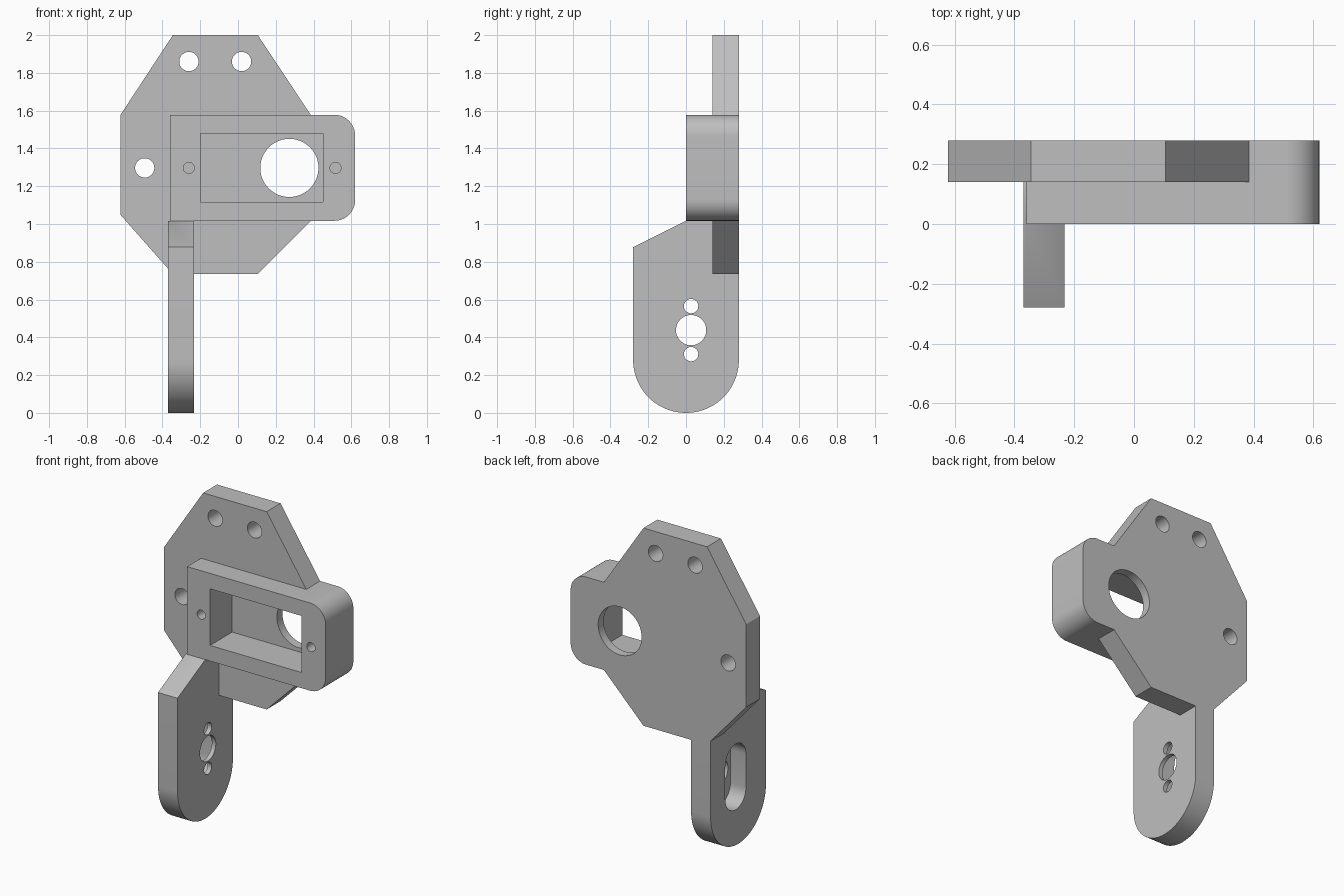
import bpy, bmesh, math
from mathutils import Matrix

if "Cube" in bpy.data.objects:
    bpy.data.objects.remove(bpy.data.objects["Cube"], do_unlink=True)

grey = bpy.data.materials.new("plain grey")
grey.use_nodes = True
COLOUR = (0.52, 0.52, 0.52, 1)
grey.diffuse_color = COLOUR
grey.node_tree.nodes["Principled BSDF"].inputs["Base Color"].default_value = COLOUR


def arc(cx, cy, r, start, end, n=16):
    """Points on an arc, angles in degrees."""
    angles = [math.radians(start + (end - start) * i / n) for i in range(n + 1)]
    return [(cx + r * math.cos(a), cy + r * math.sin(a)) for a in angles]


def circle(cx, cy, r, n=48):
    return arc(cx, cy, r, 0, 360, n)[:-1]


def rect(x0, x1, z0, z1):
    return [(x0, z0), (x1, z0), (x1, z1), (x0, z1)]


def prism(name, outline, axis, a, b):
    """Extrude an outline from a to b along y (outline in x, z) or x (outline in y, z)."""
    place = (lambda p: (p[0], a, p[1])) if axis == "y" else (lambda p: (a, p[0], p[1]))
    bm = bmesh.new()
    face = bm.faces.new([bm.verts.new(place(p)) for p in outline])
    new = bmesh.ops.extrude_face_region(bm, geom=[face])["geom"]
    step = (0, b - a, 0) if axis == "y" else (b - a, 0, 0)
    bmesh.ops.translate(bm, vec=step, verts=[v for v in new if isinstance(v, bmesh.types.BMVert)])
    bmesh.ops.recalc_face_normals(bm, faces=bm.faces)
    mesh = bpy.data.meshes.new(name)
    bm.to_mesh(mesh)
    bm.free()
    mesh.materials.append(grey)
    ob = bpy.data.objects.new(name, mesh)
    bpy.context.collection.objects.link(ob)
    return ob


def combine(target, other, operation):
    """Apply a boolean and discard the second solid."""
    mod = target.modifiers.new(operation, "BOOLEAN")
    mod.operation, mod.object, mod.solver = operation, other, "EXACT"
    bpy.context.view_layer.objects.active = target
    bpy.ops.object.modifier_apply(modifier=mod.name)
    bpy.data.objects.remove(other, do_unlink=True)


BACK, STEP, FRONT = 0.28, 0.14, 0.0
LEG_R, LEG_L = -0.37, -0.232
LOW, HIGH, MID = 1.017, 1.578, 1.297

# Eight-sided mounting plate
bracket = prism("mounting_bracket", [
    (-0.622, 1.048), (-0.345, 0.735), (0.105, 0.735), (0.385, LOW),
    (0.385, HIGH), (0.105, 2), (-0.345, 2), (-0.622, HIGH)], "y", STEP, BACK)

# Motor housing with rounded left-hand corners
R = 0.11
housing = prism("motor_housing", [(-0.36, HIGH), (-0.36, LOW)]
                + arc(0.62 - R, LOW + R, R, -90, 0)
                + arc(0.62 - R, HIGH - R, R, 0, 90), "y", FRONT, BACK)
combine(bracket, housing, "UNION")

# Hanging arm with round foot and sloped shoulder
arm = prism("hanging_arm", arc(0, 0.28, 0.28, 180, 360, 40)
            + [(0.28, LOW), (0, LOW), (-0.28, 0.877)], "x", LEG_R, LEG_L)
combine(bracket, arm, "UNION")

# Motor pocket, leaving a thin floor, and its shaft opening
cuts = [prism("pocket_cutter", rect(-0.198, 0.451, 1.117, 1.479), "y", -0.1, 0.224),
        prism("shaft_cutter", circle(0.272, MID, 0.154), "y", 0.2, 0.4)]

# Plate bolt holes
for x, z in [(-0.26, 1.86), (0.019, 1.86), (-0.494, MID)]:
    cuts.append(prism("bolt_cutter", circle(x, z, 0.051), "y", 0.05, 0.4))

# Blind screw holes in the housing
for x in (-0.26, 0.516):
    cuts.append(prism("screw_cutter", circle(x, MID, 0.029, 32), "y", -0.1, 0.224))

# Slot recess in the outside of the arm, then holes through its thin floor
Y, Z, W, H = 0.027, 0.438, 0.105, 0.105
slot = arc(Y, Z + H, W, 0, 180) + arc(Y, Z - H, W, 180, 360)
cuts.append(prism("slot_cutter", slot, "x", LEG_R - 0.1, LEG_L - 0.028))
for dz, r in [(0, 0.08), (0.127, 0.038), (-0.127, 0.038)]:
    cuts.append(prism("arm_hole_cutter", circle(Y, Z + dz, r), "x", LEG_L - 0.08, LEG_L + 0.1))

for c in cuts:
    combine(bracket, c, "DIFFERENCE")

# Smooth rounded walls, keep hard edges
for ob in bpy.context.selected_objects:
    ob.select_set(False)
bracket.select_set(True)
bpy.context.view_layer.objects.active = bracket
bpy.ops.object.shade_smooth_by_angle(angle=math.radians(30))
